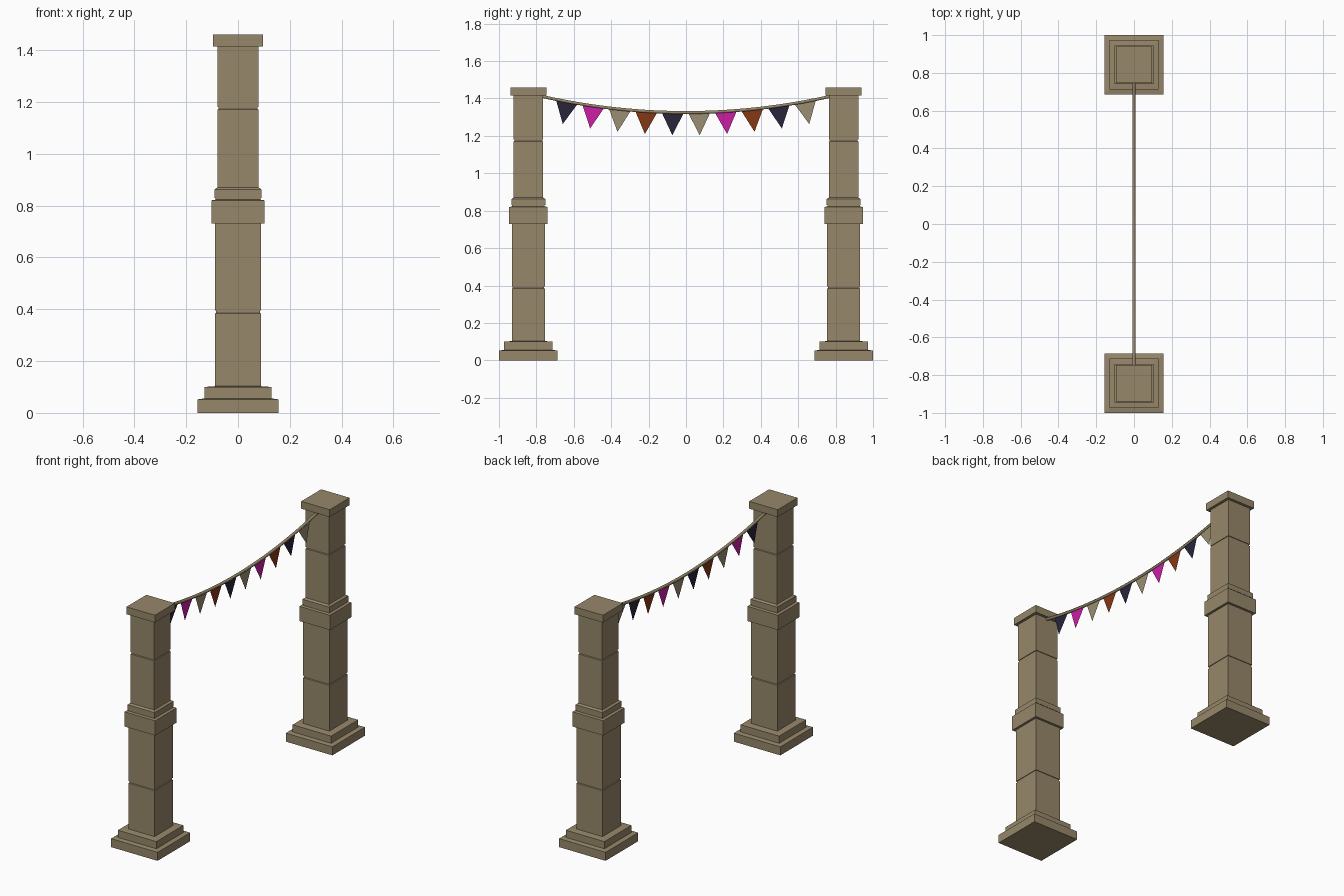
import bpy, bmesh
from mathutils import Vector

if "Cube" in bpy.data.objects:
    bpy.data.objects.remove(bpy.data.objects["Cube"])


def material(name, rgb):
    m = bpy.data.materials.new(name)
    m.diffuse_color = (*rgb, 1)
    m.use_nodes = True
    m.node_tree.nodes["Principled BSDF"].inputs["Base Color"].default_value = m.diffuse_color
    return m


STONE = material("stone", (0.31, 0.245, 0.145))
NAVY = material("navy_cloth", (0.02, 0.018, 0.042))
PINK = material("pink_cloth", (0.60, 0.013, 0.38))
TAN = material("tan_cloth", (0.33, 0.27, 0.17))
RUST = material("rust_cloth", (0.24, 0.038, 0.007))


def finish(bm, name, mat):
    me = bpy.data.meshes.new(name)
    bm.to_mesh(me)
    bm.free()
    me.materials.append(mat)
    ob = bpy.data.objects.new(name, me)
    bpy.context.collection.objects.link(ob)
    return ob


# Square pillar: (half width, height) profile stacked as four-sided rings
PROFILE = [
    (0.157, 0.0), (0.157, 0.052), (0.13, 0.056), (0.13, 0.1),        # plinth
    (0.088, 0.103), (0.088, 0.383), (0.084, 0.386), (0.084, 0.395),  # lower shaft, joint
    (0.088, 0.395), (0.088, 0.73),
    (0.103, 0.73), (0.103, 0.82), (0.087, 0.823), (0.087, 0.83),     # middle band
    (0.091, 0.83), (0.091, 0.862), (0.083, 0.868),
    (0.079, 0.87), (0.079, 1.17), (0.075, 1.173), (0.075, 1.181),    # upper shaft, joint
    (0.079, 1.181), (0.079, 1.415),
    (0.096, 1.415), (0.096, 1.46),                                   # cap
]


def pillar(name, y):
    bm = bmesh.new()
    rings = [[bm.verts.new((sx * h, y + sy * h, z))
              for sx, sy in ((-1, -1), (1, -1), (1, 1), (-1, 1))]
             for h, z in PROFILE]
    for a, b in zip(rings, rings[1:]):
        for i in range(4):
            j = (i + 1) % 4
            bm.faces.new((a[i], a[j], b[j], b[i]))
    bm.faces.new(rings[0][::-1])
    bm.faces.new(rings[-1])
    finish(bm, name, STONE)


pillar("front_pillar", -0.843)
pillar("back_pillar", 0.843)


# Sagging rope between the pillars
def rope_z(y):
    return 1.325 + 0.145 * y * y


cu = bpy.data.curves.new("rope", 'CURVE')
cu.dimensions = '3D'
cu.bevel_depth = 0.009
cu.bevel_resolution = 1
cu.use_fill_caps = True
N = 20
sp = cu.splines.new('POLY')
sp.points.add(N)
for i, p in enumerate(sp.points):
    y = -0.78 + 1.56 * i / N
    p.co = (0, y, rope_z(y), 1)
cu.materials.append(STONE)
bpy.context.collection.objects.link(bpy.data.objects.new("rope", cu))

# Triangular flags hanging square to the rope
ORDER = [NAVY, PINK, TAN, RUST, NAVY, TAN, PINK, RUST, NAVY, TAN]
for k, mat in enumerate(ORDER):
    y = (k - 4.5) * 0.1415
    along = Vector((0, 1, 0.29 * y)).normalized()
    down = Vector((0, along.z, -along.y))
    top = Vector((0, y, rope_z(y))) + down * 0.004
    bm = bmesh.new()
    bm.faces.new([bm.verts.new(v) for v in
                  (top - along * 0.058, top + down * 0.118, top + along * 0.058)])
    finish(bm, f"flag_{k + 1}", mat)
